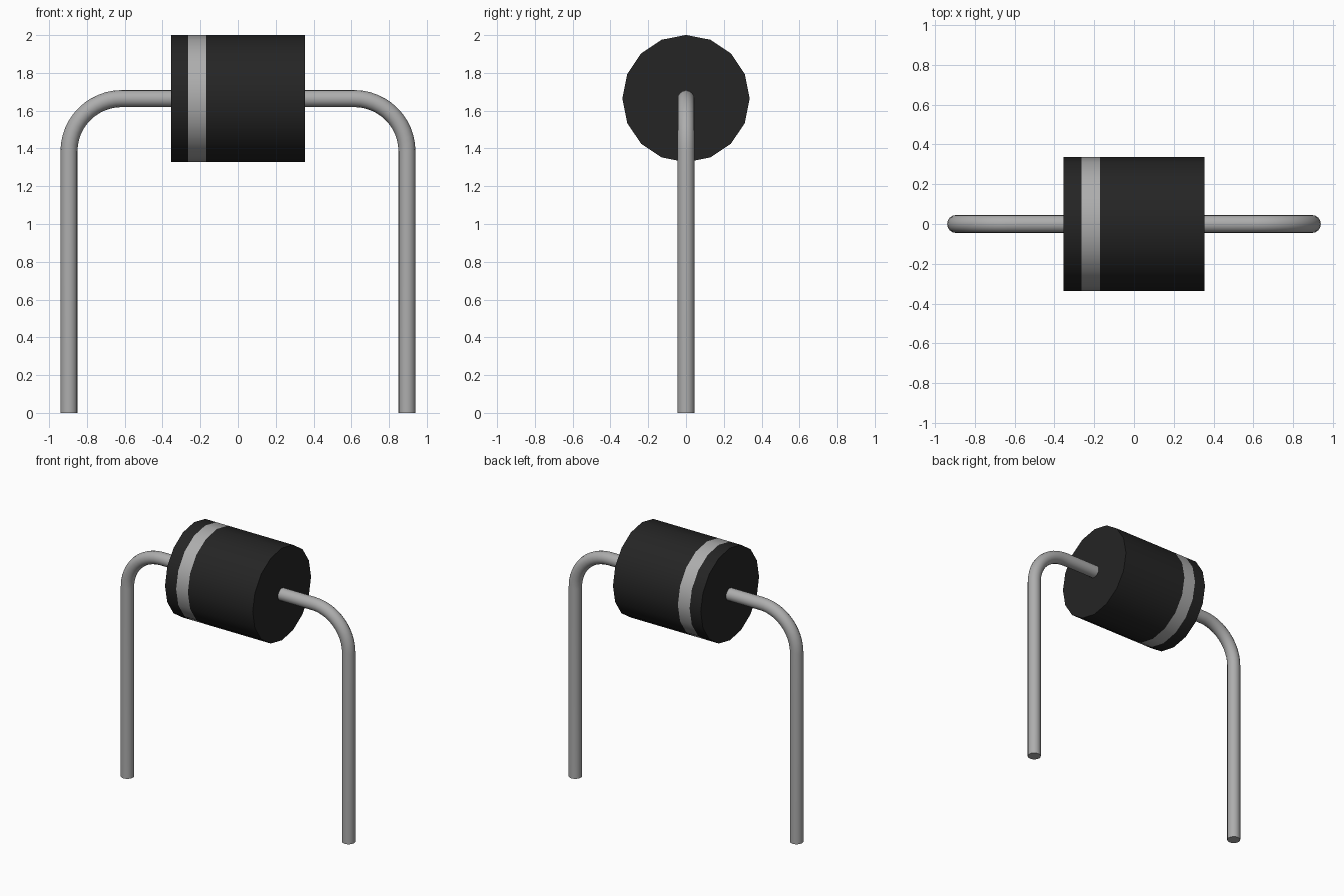
import bpy, bmesh, math

cube = bpy.data.objects.get("Cube")
if cube:
    bpy.data.objects.remove(cube, do_unlink=True)

AXIS_Z = 1.664      # height of the body axis
BODY_R = 0.337
HALF_LEN = 0.355
WIRE_R = 0.045
LEG_X = 0.895
BEND_R = 0.28


def material(name, rgb):
    m = bpy.data.materials.new(name)
    m.use_nodes = True
    m.diffuse_color = (*rgb, 1)
    m.node_tree.nodes["Principled BSDF"].inputs["Base Color"].default_value = (*rgb, 1)
    return m


def smooth(obj):
    bpy.ops.object.select_all(action="DESELECT")
    obj.select_set(True)
    bpy.context.view_layer.objects.active = obj
    bpy.ops.object.shade_smooth_by_angle(angle=math.radians(35))


black = material("black plastic", (0.018, 0.018, 0.018))
grey = material("light grey metal", (0.42, 0.42, 0.42))

# Body: 16-sided cylinder along x, ring cuts bound the painted stripe
bm = bmesh.new()
rings = []
for x in (-HALF_LEN, -0.265, -0.17, HALF_LEN):
    rings.append([bm.verts.new((x, BODY_R * math.sin(a), AXIS_Z + BODY_R * math.cos(a)))
                  for a in (i * math.tau / 16 for i in range(16))])
for r in range(3):
    for i in range(16):
        j = (i + 1) % 16
        f = bm.faces.new((rings[r][i], rings[r][j], rings[r + 1][j], rings[r + 1][i]))
        f.material_index = 1 if r == 1 else 0
bm.faces.new(rings[0])
bm.faces.new(rings[-1])
bmesh.ops.recalc_face_normals(bm, faces=bm.faces)
mesh = bpy.data.meshes.new("body")
bm.to_mesh(mesh)
bm.free()
mesh.materials.append(black)
mesh.materials.append(grey)
body = bpy.data.objects.new("body", mesh)
bpy.context.collection.objects.link(body)
smooth(body)


# Wire leads: straight out of the body, quarter bend, straight down
def lead(name, side):
    pts = [(HALF_LEN - 0.05, AXIS_Z)]
    for i in range(13):
        a = math.pi / 2 * i / 12
        pts.append((LEG_X - BEND_R + BEND_R * math.sin(a),
                    AXIS_Z - BEND_R + BEND_R * math.cos(a)))
    pts.append((LEG_X, 0))
    curve = bpy.data.curves.new(name, "CURVE")
    curve.dimensions = "3D"
    curve.bevel_depth = WIRE_R
    curve.bevel_resolution = 6
    curve.use_fill_caps = True
    spline = curve.splines.new("POLY")
    spline.points.add(len(pts) - 1)
    for p, (x, z) in zip(spline.points, pts):
        p.co = (side * x, 0, z, 1)
    curve.materials.append(grey)
    obj = bpy.data.objects.new(name, curve)
    bpy.context.collection.objects.link(obj)
    bpy.ops.object.select_all(action="DESELECT")
    obj.select_set(True)
    bpy.context.view_layer.objects.active = obj
    bpy.ops.object.convert(target="MESH")
    smooth(bpy.context.view_layer.objects.active)


lead("left_lead", 1)
lead("right_lead", -1)
